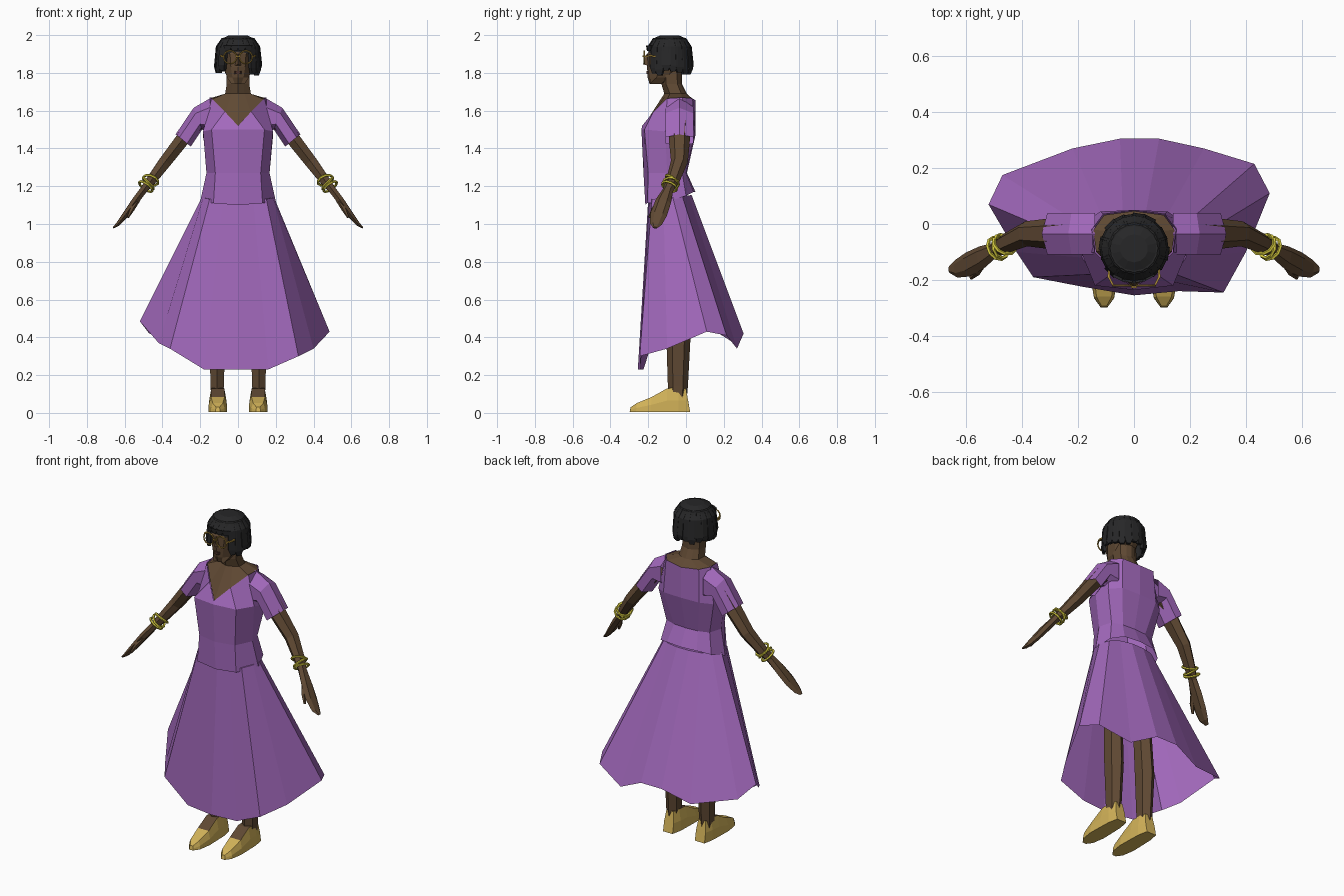
import bpy, bmesh, math, random
from mathutils import Vector, Matrix

old = bpy.data.objects.get("Cube")
if old:
    bpy.data.objects.remove(old)
random.seed(4)


def material(name, rgb):
    m = bpy.data.materials.new(name)
    m.use_nodes = True
    m.diffuse_color = (*rgb, 1)
    m.node_tree.nodes["Principled BSDF"].inputs["Base Color"].default_value = (*rgb, 1)
    return m


purple = material("purple cloth", (.36, .14, .5))
skin = material("brown skin", (.115, .066, .033))
black = material("black hair", (.02, .02, .021))
gold = material("shoe gold", (.65, .45, .1))
yellow = material("bracelet yellow", (.68, .6, .05))
metal = material("glasses gold", (.5, .31, .05))
lip = material("dark lip", (.07, .03, .02))


def finish(name, bm, *mats):
    bmesh.ops.recalc_face_normals(bm, faces=bm.faces)
    me = bpy.data.meshes.new(name)
    bm.to_mesh(me)
    bm.free()
    for m in mats:
        me.materials.append(m)
    ob = bpy.data.objects.new(name, me)
    bpy.context.collection.objects.link(ob)
    return ob


def add_loft(bm, rings, caps=(True, True)):
    rows = [[bm.verts.new(p) for p in ring] for ring in rings]
    n = len(rows[0])
    for a, b in zip(rows, rows[1:]):
        for i in range(n):
            j = (i + 1) % n
            bm.faces.new((a[i], a[j], b[j], b[i]))
    for row, cap in zip((rows[0], rows[-1]), caps):
        if cap:
            bm.faces.new(row)


def loft(name, rings, mat, caps=(True, True)):
    bm = bmesh.new()
    add_loft(bm, rings, caps)
    return finish(name, bm, mat)


def mirrored(half):
    # half outline from front centre to back centre, completed across x
    return half + [(-x, y, z) for x, y, z in half[-2:0:-1]]


def tube_rings(path, sides):
    # path entries: point, radius across, radius front to back
    pts = [Vector(p[0]) for p in path]
    rings = []
    for i, (c, ru, rv) in enumerate(path):
        t = (pts[min(i + 1, len(pts) - 1)] - pts[max(i - 1, 0)]).normalized()
        v = Vector((0, 1, 0))
        v = (v - t * v.dot(t)).normalized()
        u = t.cross(v)
        angles = [math.tau * (k + .5) / sides for k in range(sides)]
        rings.append([pts[i] + u * ru * math.cos(a) + v * rv * math.sin(a) for a in angles])
    return rings


def torus(name, centre, axis, major, minor, mat, segs=14):
    rot = Vector((0, 0, 1)).rotation_difference(Vector(axis)).to_matrix()
    bm = bmesh.new()
    rings = []
    for i in range(segs):
        a = math.tau * i / segs
        d = Vector((math.cos(a), math.sin(a), 0))
        ring = []
        for k in range(5):
            b = math.tau * k / 5
            p = d * (major + minor * math.cos(b)) + Vector((0, 0, minor * math.sin(b)))
            ring.append(rot @ p + Vector(centre))
        rings.append(ring)
    add_loft(bm, rings + [rings[0]], (False, False))
    bmesh.ops.remove_doubles(bm, verts=bm.verts, dist=.0001)
    return finish(name, bm, mat)


def flip(p, s):
    return (p[0] * s, p[1], p[2])


# Skirt: waist point, then uneven hem point
panels = [
    (0, -.2, 0, -.255, .23), (.08, -.195, .16, -.24, .23), (.15, -.18, .32, -.245, .3),
    (.185, -.12, .4, -.1, .34), (.19, -.07, .485, .11, .43), (.16, -.02, .43, .215, .41),
    (.11, .015, .25, .27, .34), (.04, .03, .09, .305, .42), (-.04, .03, -.05, .305, .42),
    (-.11, .015, -.22, .27, .36), (-.16, -.02, -.47, .175, .42), (-.19, -.07, -.52, .07, .485),
    (-.185, -.12, -.42, -.1, .37), (-.15, -.18, -.36, -.19, .34), (-.08, -.195, -.18, -.225, .23)]
waist = [(p[0], p[1], 1.15 + p[1] * .1) for p in panels]
loft("skirt", [waist, [p[2:] for p in panels]], purple, (True, False))

# Bodice and the skin showing inside its neckline
neckline = [(0, -.232, 1.52), (.07, -.172, 1.595), (.14, -.1, 1.665),
            (.15, -.02, 1.67), (.11, .035, 1.665), (0, .05, 1.655)]
bodice = [
    [(0, -.215, 1.1), (.13, -.205, 1.11), (.2, -.09, 1.12),
     (.17, 0, 1.15), (.1, .04, 1.17), (0, .05, 1.17)],
    [(0, -.225, 1.27), (.12, -.2, 1.27), (.167, -.1, 1.27),
     (.145, -.02, 1.27), (.08, 0, 1.27), (0, .005, 1.27)],
    [(0, -.236, 1.5), (.14, -.22, 1.5), (.185, -.11, 1.49),
     (.185, 0, 1.46), (.12, .045, 1.47), (0, .05, 1.47)],
    neckline]
loft("bodice", [mirrored(r) for r in bodice], purple, (False, False))


def oval(z, front, back, w, cap=1):
    mid = (front + back) / 2
    return mirrored([(0, front, z), (w * .5, front + .012 * cap, z), (w, mid - .03, z),
                     (w * .95, mid + .03, z), (w * .5, back - .008, z), (0, back, z)])


chest = mirrored([(x * .97, y * .97 - .002, z - .004) for x, y, z in neckline])
loft("neck", [chest, oval(1.69, -.115, .005, .068), oval(1.74, -.13, -.02, .06),
              oval(1.82, -.14, -.02, .06)], skin)

# Head, nose and painted lips
loft("head", [oval(1.742, -.193, -.13, .035), oval(1.775, -.203, -.05, .058),
              oval(1.83, -.206, -.005, .076), oval(1.9, -.205, .01, .084),
              oval(1.96, -.17, -.01, .07)], skin)
loft("nose", [[(-.017, -.2, 1.838), (.017, -.2, 1.838), (0, -.228, 1.845)],
              [(-.006, -.2, 1.9), (.006, -.2, 1.9), (0, -.209, 1.9)]], skin)
loft("lips", [[(-.02, -.196, z), (.02, -.196, z), (.012, -.21, z), (-.012, -.21, z)]
              for z in (1.794, 1.809)], lip)

# Hair: a faceted cap with hanging locks
MID = -.087


def around(r, z, n=14):
    return [(r * math.sin(math.tau * k / n), MID + r * math.cos(math.tau * k / n), z)
            for k in range(n)]


loft("hair_cap", [around(r, z) for r, z in
                  ((.112, 1.9), (.112, 1.94), (.092, 1.98), (.05, 1.998))], black)
bm = bmesh.new()
LOCKS = 20
for k in range(LOCKS):
    a = math.tau * (k + .5) / LOCKS
    front = math.cos(a)  # the face lies where this nears one
    low = 1.915 if front > .82 else 1.785 + random.uniform(0, .03)
    out, side = Vector((math.sin(a), -front, 0)), Vector((front, math.sin(a), 0))
    rings = []
    for r, z, w in ((.075, 1.985, .018), (.106, 1.94, .023),
                    (.112 + random.uniform(0, .006), low + .03, .024), (.11, low, .012)):
        c = Vector((0, MID, z)) + out * r
        rings.append([c + side * w * i + out * j * .009
                      for i, j in ((-1, -1), (1, -1), (1, 1), (-1, 1))])
    add_loft(bm, rings)
finish("hair_locks", bm, black)

# Glasses
for s, label in ((1, "left"), (-1, "right")):
    torus(label + "_glasses_rim", (s * .042, -.22, 1.883), (0, 1, 0), .034, .004, metal)
    temple = [((s * .075, -.218, 1.888), .003, .003), ((s * .09, -.19, 1.89), .003, .003),
              ((s * .088, -.08, 1.885), .003, .003)]
    bm = bmesh.new()
    for i in range(2):
        a, b = Vector(temple[i][0]), Vector(temple[i + 1][0])
        add_loft(bm, [[p + Vector(d) * .004 for d in ((1, 0, 1), (-1, 0, 1), (-1, 0, -1), (1, 0, -1))]
                      for p in (a, b)])
    finish(label + "_glasses_temple", bm, metal)
loft("glasses_bridge", [[(x, y, z) for y, z in ((-.229, 1.885), (-.222, 1.885), (-.222, 1.892),
                                               (-.229, 1.892))] for x in (-.01, .01)], metal)

# Limbs, built for the left side and mirrored by sign
arm_path = [((.22, -.03, 1.54), .05, .055), ((.3, -.035, 1.44), .042, .055),
            ((.385, -.035, 1.33), .038, .045), ((.46, -.07, 1.23), .03, .036),
            ((.5, -.095, 1.18), .022, .028), ((.545, -.12, 1.12), .022, .042),
            ((.595, -.145, 1.05), .018, .044), ((.635, -.16, 1), .012, .032),
            ((.66, -.163, .98), .005, .012)]
thumb_path = [((.53, -.125, 1.13), .014, .016), ((.56, -.17, 1.08), .013, .015),
              ((.583, -.192, 1.035), .006, .008)]
leg_path = [((.11, -.043, .05), .038, .045), ((.11, -.043, .14), .04, .053),
            ((.11, -.04, .4), .05, .064), ((.105, -.05, .62), .048, .06),
            ((.1, -.085, 1.1), .08, .085)]
sleeve_ends = [(.14, 1.67, .14, 1.47), (.235, 1.615, .19, 1.5), (.33, 1.475, .25, 1.41)]
shoe_rings = [(.022, 0, .032, .13), (-.04, -.04, .044, .132), (-.1, -.1, .046, .13),
              (-.19, -.18, .048, .085), (-.265, -.26, .036, .052), (-.298, -.293, .012, .03)]
forearm = Vector((.11, -.06, -.14))

for s, label in ((1, "left_"), (-1, "right_")):
    for part, path, n in (("arm", arm_path, 6), ("thumb", thumb_path, 5), ("leg", leg_path, 6)):
        loft(label + part, [[flip(p, s) for p in r] for r in tube_rings(path, n)], skin)

    rings = []
    for tx, tz, bx, bz in sleeve_ends:
        top, low = Vector((tx, -.035, tz)), Vector((bx, -.035, bz))
        ring = []
        for k in range(6):
            a = math.tau * k / 6
            p = (top + low) / 2 + (top - low) / 2 * math.cos(a) + Vector((0, .085 * math.sin(a), 0))
            ring.append(flip(p, s))
        rings.append(ring)
    loft(label + "sleeve", rings, purple, (False, False))

    for i, tilt in enumerate((-.25, .2, -.05)):
        c = Vector((.475, -.08, 1.215)) + forearm * (i - 1) * .12
        axis = forearm.normalized() + Vector((tilt, tilt, 0))
        torus(label + "bracelet_%d" % (i + 1), flip(c, s), flip(axis, s), .042, .007, yellow, 10)

    # Shoe with an open instep
    bm = bmesh.new()
    add_loft(bm, [[(s * (.107 + i * w), y, z) for i, y, z in
                   ((-1, yb, .005), (1, yb, .005), (1, (yb + yt) / 2, h * .5),
                    (.75, yt, h), (-.75, yt, h), (-1, (yb + yt) / 2, h * .5))]
                  for yb, yt, w, h in shoe_rings])
    shoe = finish(label + "shoe", bm, gold, skin)
    for f in shoe.data.polygons:
        if f.normal.z > .7 and f.center.z > .1:
            f.material_index = 1
